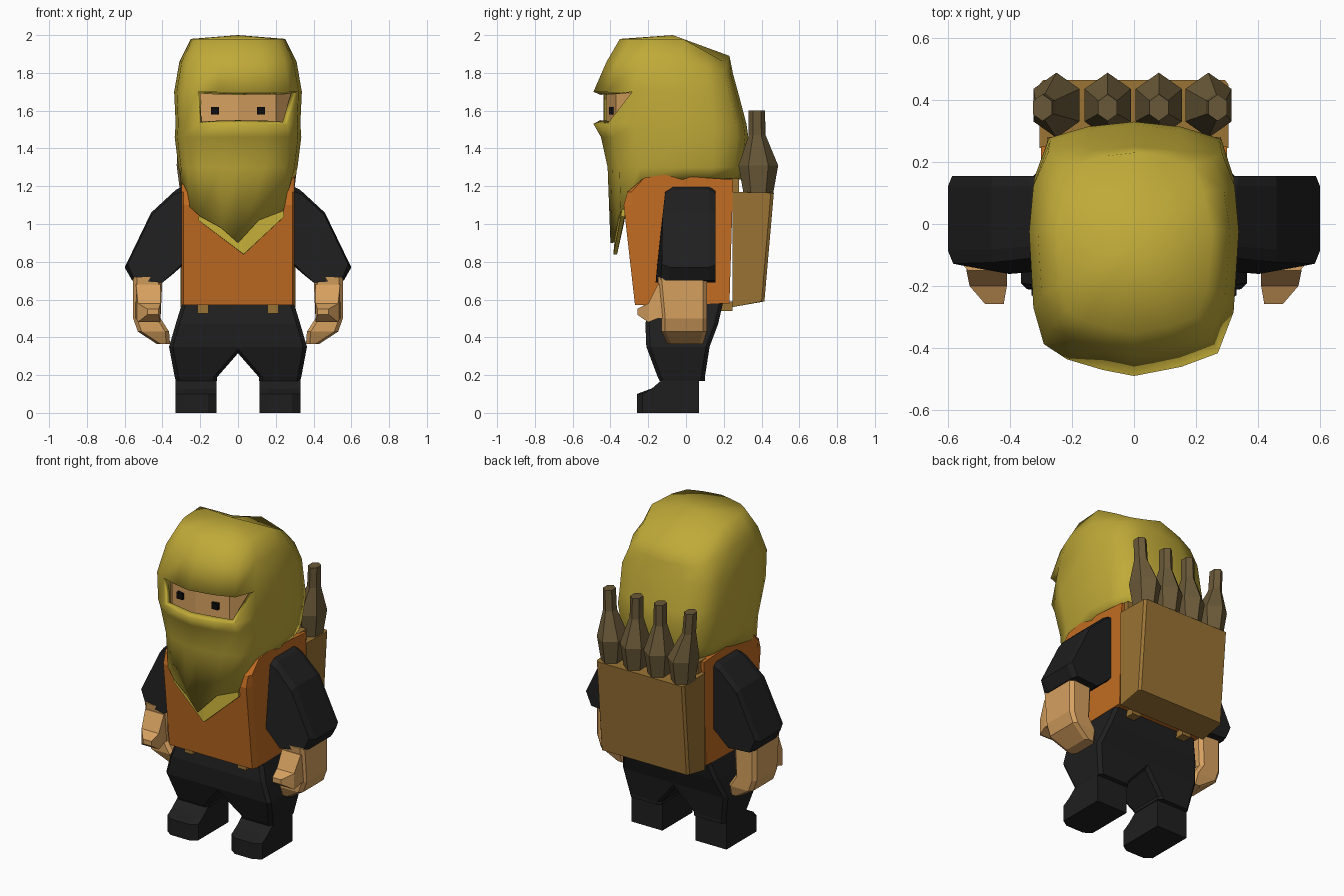
import bpy, bmesh, math

if "Cube" in bpy.data.objects:
    bpy.data.objects.remove(bpy.data.objects["Cube"])


def material(name, rgb):
    m = bpy.data.materials.new(name)
    lin = [((c / 255 + 0.055) / 1.055) ** 2.4 for c in rgb]
    m.diffuse_color = (*lin, 1)
    m.use_nodes = True
    m.node_tree.nodes["Principled BSDF"].inputs["Base Color"].default_value = m.diffuse_color
    return m


OLIVE = material("olive cloth", (192, 170, 56))
ORANGE = material("orange cloth", (194, 108, 34))
BLACK = material("black cloth", (31, 31, 32))
SKIN = material("skin", (214, 160, 95))
TAN = material("tan leather", (154, 115, 52))
BROWN = material("brown glass", (106, 89, 56))
DARK = material("eye black", (12, 12, 14))


def finish(name, bm, mat, mirror=False, solid=0, smooth=0):
    bmesh.ops.recalc_face_normals(bm, faces=bm.faces[:])
    me = bpy.data.meshes.new(name)
    bm.to_mesh(me)
    bm.free()
    ob = bpy.data.objects.new(name, me)
    bpy.context.collection.objects.link(ob)
    me.materials.append(mat)
    if mirror:
        m = ob.modifiers.new("mirror", 'MIRROR')
        m.use_bisect_axis[0] = True
    if solid:
        ob.modifiers.new("thickness", 'SOLIDIFY').thickness = solid
    if smooth:
        bpy.ops.object.select_all(action='DESELECT')
        ob.select_set(True)
        bpy.context.view_layer.objects.active = ob
        bpy.ops.object.shade_smooth_by_angle(angle=math.radians(smooth))
    return ob


def add_loft(bm, rings):
    vs = [[bm.verts.new(p) for p in r] for r in rings]
    n = len(vs[0])
    for a, b in zip(vs, vs[1:]):
        for i in range(n):
            j = (i + 1) % n
            bm.faces.new((a[i], a[j], b[j], b[i]))
    bm.faces.new(vs[0])
    bm.faces.new(vs[-1])


def loft(name, rings, mat, **kw):
    bm = bmesh.new()
    add_loft(bm, rings)
    return finish(name, bm, mat, **kw)


def rect(x0, x1, y0, y1, z, c=0.02):
    """Horizontal rectangle with cut corners."""
    return [(x0 + c, y0, z), (x1 - c, y0, z), (x1, y0 + c, z), (x1, y1 - c, z),
            (x1 - c, y1, z), (x0 + c, y1, z), (x0, y1 - c, z), (x0, y0 + c, z)]


def box(name, x0, x1, y0, y1, z0, z1, mat, **kw):
    rs = [[(x0, y0, z), (x1, y0, z), (x1, y1, z), (x0, y1, z)] for z in (z0, z1)]
    return loft(name, rs, mat, **kw)


def side_prism(name, prof, w, cut, lo, hi, mat):
    """Side profile (y, z) run across x, with y limited to lo..hi at the ends."""
    rings = []
    for x in (-w, -w + cut, w - cut, w):
        end = abs(x) == w
        rings.append([(x, min(max(y, lo(z)), hi(z)) if end else y, z) for y, z in prof])
    return loft(name, rings, mat)


# Tunic
side_prism("tunic", [(-.27, .57), (-.33, 1.10), (-.31, 1.17), (-.22, 1.245), (-.12, 1.26),
                     (.25, 1.235), (.23, .58)], .30, .012,
           lambda z: -.235 - .09 * (z - .57), lambda z: .25, ORANGE)

# Trousers (cut and mirrored at the middle) and shoes
loft("trousers", [rect(.11, .33, -.14, .10, .17), rect(.11, .335, -.15, .10, .19),
                  rect(-.03, .365, -.21, .125, .35), rect(-.03, .33, -.215, .17, .47),
                  rect(-.03, .29, -.19, .20, .60)], BLACK, mirror=True)
loft("shoe", [[(x, y, z) for y, z in ((s(-.26), 0), (.07, 0), (.07, .19), (-.11, .19),
                                      (-.18, .13), (s(-.26), .10))]
              for x, s in ((.115, lambda y: y + .03), (.16, lambda y: y),
                           (.285, lambda y: y), (.33, lambda y: y + .03))], BLACK, mirror=True)

# Sleeves: front outline run through y, narrowed at both ends
sleeve = [(.27, 1.21), (.33, 1.18), (.46, 1.06), (.60, .77), (.56, .70), (.40, .69),
          (.35, .73), (.27, .80)]
rings = []
for t, k in ((0, .90), (.15, 1), (.88, 1), (1, .92)):
    ring = []
    for x, z in sleeve:
        y0 = -.16 + (z - .70) * .10 + (.025 if x > .5 else 0)
        ring.append((.43 + (x - .43) * k if x > .3 else x, y0 + (.155 - y0) * t,
                     .93 + (z - .93) * (k if z > .75 else 1)))
    rings.append(ring)
loft("sleeve", rings, BLACK, mirror=True)

# Hands with thumbs
bm = bmesh.new()
add_loft(bm, [rect(.36, .43, -.10, .09, .365), rect(.365, .53, -.13, .11, .43),
              rect(.41, .555, -.13, .11, .50), rect(.40, .555, -.15, .11, .72)])
add_loft(bm, [[(x0, y, z0), (x1, y, z0), (x1, y, z1), (x0, y, z1)]
              for y, x0, x1, z0, z1 in ((-.08, .42, .545, .50, .69), (-.15, .41, .54, .50, .68),
                                        (-.20, .41, .53, .48, .58), (-.258, .42, .48, .52, .55))])
finish("hand", bm, SKIN, mirror=True)

# Face and eyes
plan = [(-.29, -.26), (-.2, -.37), (0, -.42), (.2, -.37), (.29, -.26), (.24, .1), (-.24, .1)]
loft("face", [[(x, y, z) for x, y in plan] for z in (1.42, 1.76)], SKIN)
box("eye", .10, .142, -.408, -.37, 1.58, 1.62, DARK, mirror=True)

# Hood: rings of (z, half width, front y, back y), open over the eyes
plan = [(0, -1), (.45, -.94), (.80, -.85), (.95, -.58), (1, -.05), (.96, .45), (.84, .83),
        (.45, .95), (0, 1), (-.45, .95), (-.82, .84), (-.96, .45), (-1, -.05),
        (-.96, -.55), (-.86, -.79), (-.64, -.89), (-.3, -.96)]
levels = [(1.235, .30, -.38, .29), (1.30, .315, -.415, .31), (1.46, .335, -.45, .33),
          (1.53, .33, -.49, .32), (1.70, .338, -.49, .275), (1.86, .31, -.42, .25),
          (1.98, .25, -.35, .23)]
# Front hem hangs down the chest as a pointed scarf
hem = {0: (.0, -.40, .90), 1: (.11, -.365, 1.02), 2: (.24, -.345, 1.07), 3: (.285, -.24, 1.235),
       13: (-.305, -.22, 1.20), 14: (-.255, -.33, 1.09), 15: (-.20, -.355, 1.04),
       16: (-.09, -.385, .98)}
bm = bmesh.new()
rows = []
for k, (z, w, f, b) in enumerate(levels):
    row = []
    for i, (x, y) in enumerate(plan):
        back = max(0, y)
        p = (x * w, y * (b if y > 0 else -f), z)
        if k == 6:      # crown slopes down and rounds in towards the back
            p = (x * w * (1 - .15 * back), y * (b if y > 0 else -f), z - back * (.09 + .06 * abs(x)))
        elif k == 5:
            p = (p[0] * (1 - .06 * back), p[1], z - .07 * back)
        elif k == 0:
            p = hem.get(i, p)
        row.append(bm.verts.new(p))
    rows.append(row)
n = len(plan)
for k, (a, b) in enumerate(zip(rows, rows[1:])):
    for i in range(n):
        j = (i + 1) % n
        if k == 3 and i == 2:
            bm.faces.new((a[i], a[j], b[j]))
        elif k != 3 or i not in (0, 1, 15, 16):
            bm.faces.new((a[i], a[j], b[j], b[i]))
top = bm.verts.new((0, -.07, 2.0))
for i in range(n):
    bm.faces.new((rows[-1][i], rows[-1][(i + 1) % n], top))
finish("hood", bm, OLIVE, solid=.04, smooth=70)

# Second scarf layer showing under the hem
bm = bmesh.new()
up, low = ([bm.verts.new(p) for p in r] for r in (
    [(-.20, -.335, 1.10), (.0, -.36, 1.10), (.23, -.335, 1.12)],
    [(-.21, -.345, 1.02), (.03, -.385, .84), (.245, -.345, 1.04)]))
for i in range(2):
    bm.faces.new((low[i], low[i + 1], up[i + 1], up[i]))
finish("scarf_tip", bm, OLIVE, solid=.02)

# Backpack and its straps
side_prism("backpack", [(.245, 1.17), (.465, 1.165), (.415, .59), (.245, .56)], .305, .012,
           lambda z: .245, lambda z: .40 + .085 * (z - .59), TAN)
box("strap_front", .155, .215, -.225, -.17, .525, .58, TAN, mirror=True)
box("strap_back", .155, .215, .16, .245, .54, .59, TAN, mirror=True)
box("strap_top", .20, .28, .20, .28, 1.15, 1.24, TAN, mirror=True)

# Four six-sided bottles
for i, (x, lean, h) in enumerate(((-.25, -.045, 1.60), (-.085, 0, 1.60),
                                  (.08, 0, 1.60), (.24, .03, 1.60))):
    rings = []
    for z, r, t in ((1.12, .07, 0), (1.17, .08, 0), (1.31, .105, 0), (1.47, .045, .8), (h, .043, 1)):
        rings.append([(x + lean * t + r * .82 * math.cos(math.radians(90 + 60 * s)),
                       .383 - .008 * t + r * math.sin(math.radians(90 + 60 * s)), z)
                      for s in range(6)])
    loft("bottle_%d" % (i + 1), rings, BROWN)
